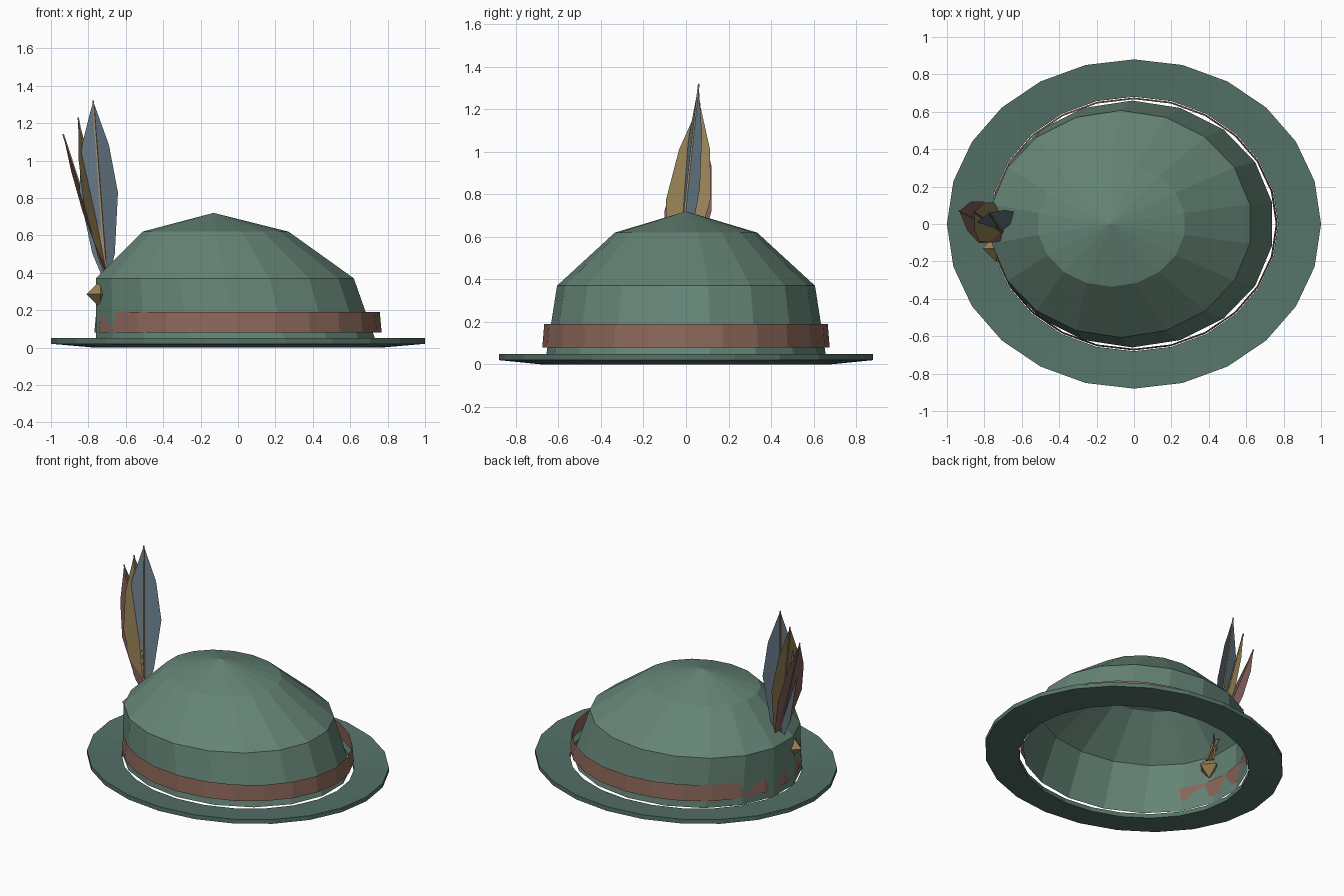
import bpy, bmesh, math
from mathutils import Vector

if "Cube" in bpy.data.objects:
    bpy.data.objects.remove(bpy.data.objects["Cube"])


def material(name, rgb):
    m = bpy.data.materials.new(name)
    m.diffuse_color = (*rgb, 1)
    m.use_nodes = True
    m.node_tree.nodes["Principled BSDF"].inputs["Base Color"].default_value = m.diffuse_color
    return m


def finish(name, bm, mat):
    bmesh.ops.recalc_face_normals(bm, faces=bm.faces)
    me = bpy.data.meshes.new(name)
    bm.to_mesh(me)
    bm.free()
    me.materials.append(mat)
    ob = bpy.data.objects.new(name, me)
    bpy.context.collection.objects.link(ob)
    return ob


# Skin a stack of elliptical rings: (centre x, radius x, radius y, z)
def rings(name, sections, n, mat, closed=False, apex=None):
    bm = bmesh.new()
    loops = []
    for cx, rx, ry, z in sections:
        loops.append([bm.verts.new((cx + rx * math.sin(a), ry * math.cos(a), z))
                      for a in (2 * math.pi * i / n for i in range(n))])
    pairs = list(zip(loops, loops[1:]))
    if closed:
        pairs.append((loops[-1], loops[0]))
    for a, b in pairs:
        for i in range(n):
            j = (i + 1) % n
            bm.faces.new((a[i], a[j], b[j], b[i]))
    if apex:
        top = bm.verts.new(apex)
        for i in range(n):
            bm.faces.new((loops[-1][i], loops[-1][(i + 1) % n], top))
    return finish(name, bm, mat)


green = material("felt", (0.13, 0.23, 0.18))
dark_green = material("brim_felt", (0.09, 0.17, 0.14))
brown = material("ribbon", (0.26, 0.135, 0.10))
gold = material("gold", (0.32, 0.22, 0.09))
blue = material("blue_feather", (0.14, 0.20, 0.25))
yellow = material("yellow_feather", (0.30, 0.22, 0.09))
red = material("red_feather", (0.22, 0.11, 0.10))
quill_mat = material("quill", (0.34, 0.25, 0.13))

# Brim, open in the middle
rings("brim", [(0, 0.77, 0.68, 0.03), (0, 1.0, 0.88, 0.05),
               (0, 1.0, 0.88, 0.02), (0, 0.77, 0.68, 0.0)], 24, dark_green, closed=True)

# Lopsided crown shell
rings("crown", [(-0.01, 0.76, 0.66, 0.03), (-0.07, 0.70, 0.607, 0.37),
                (-0.12, 0.396, 0.335, 0.62)], 18, green, apex=(-0.13, 0, 0.72))

# Ribbon band
rings("band", [(0, 0.768, 0.676, 0.08), (0, 0.758, 0.667, 0.19)], 24, brown)

# Octahedral stud
bm = bmesh.new()
r = 0.075
bmesh.ops.create_cone(bm, segments=4, radius1=r, radius2=0, depth=r)
bmesh.ops.translate(bm, verts=bm.verts, vec=(0, 0, r / 2))
bmesh.ops.delete(bm, geom=[f for f in bm.faces if len(f.verts) == 4], context='FACES_ONLY')
low = bmesh.ops.duplicate(bm, geom=bm.verts[:] + bm.edges[:] + bm.faces[:])["geom"]
lv = [v for v in low if isinstance(v, bmesh.types.BMVert)]
bmesh.ops.scale(bm, verts=lv, vec=(1, 1, -1))
bmesh.ops.remove_doubles(bm, verts=bm.verts, dist=1e-4)
finish("stud", bm, gold).location = (-0.735, -0.13, 0.285)


# Feather: folded blade on a thin quill
def feather(name, base, tip, side, mat):
    base, tip = Vector(base), Vector(tip)
    axis = tip - base
    side = Vector(side).normalized()
    back = axis.normalized().cross(side)
    bm = bmesh.new()
    rows = []
    for t, w in [(0.06, 0.015), (0.2, 0.065), (0.52, 0.112), (0.77, 0.078), (0.98, 0.006)]:
        c = base + axis * t
        rows.append([bm.verts.new(c + side * s * w + back * 0.15 * w * abs(s))
                     for s in (-1, 0, 1)])
    for a, b in zip(rows, rows[1:]):
        for k in (0, 1):
            bm.faces.new((a[k], a[k + 1], b[k + 1], b[k]))
    finish(name, bm, mat)
    bm = bmesh.new()
    bmesh.ops.create_cone(bm, cap_ends=True, segments=4, radius1=0.009,
                          radius2=0.005, depth=axis.length)
    q = finish(name + "_quill", bm, quill_mat)
    q.location = (base + tip) / 2
    q.rotation_mode = 'QUATERNION'
    q.rotation_quaternion = axis.to_track_quat('Z', 'Y')


feather("blue_feather", (-0.70, -0.05, 0.30), (-0.775, 0.06, 1.32), (0.92, 0.38, 0), blue)
feather("yellow_feather", (-0.68, -0.06, 0.29), (-0.855, 0.065, 1.23), (0.35, 0.93, 0), yellow)
feather("red_feather", (-0.655, -0.06, 0.28), (-0.935, 0.07, 1.14), (0.12, 0.99, 0), red)
